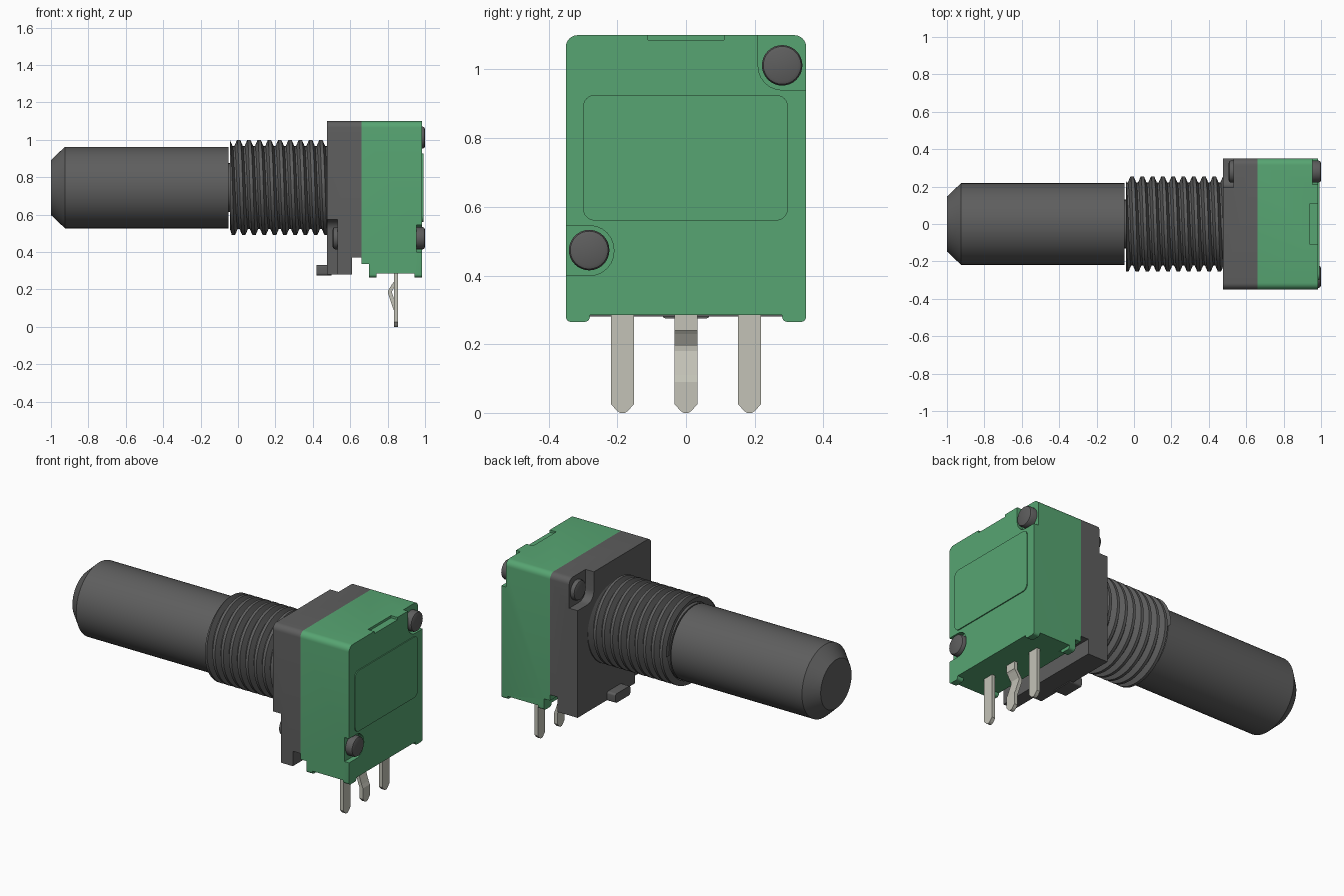
import bpy, bmesh, math
from mathutils import Vector

if "Cube" in bpy.data.objects:
    bpy.data.objects.remove(bpy.data.objects["Cube"])


def material(name, rgb):
    m = bpy.data.materials.new(name)
    m.use_nodes = True
    m.diffuse_color = (*rgb, 1)
    m.node_tree.nodes["Principled BSDF"].inputs["Base Color"].default_value = (*rgb, 1)
    return m


GREEN = material("green plastic", (0.095, 0.375, 0.168))
DARK = material("dark grey", (0.112, 0.112, 0.112))
METAL = material("pin metal", (0.55, 0.545, 0.475))
AXIS_Z = 0.745


def finish(name, bm, mat):
    bmesh.ops.remove_doubles(bm, verts=bm.verts, dist=1e-5)
    bmesh.ops.recalc_face_normals(bm, faces=bm.faces)
    me = bpy.data.meshes.new(name)
    bm.to_mesh(me)
    bm.free()
    ob = bpy.data.objects.new(name, me)
    bpy.context.collection.objects.link(ob)
    if mat:
        me.materials.append(mat)
    return ob


def activate(ob):
    bpy.ops.object.select_all(action='DESELECT')
    ob.select_set(True)
    bpy.context.view_layer.objects.active = ob


def smooth(ob):
    activate(ob)
    bpy.ops.object.shade_smooth_by_angle(angle=math.radians(30))
    return ob


def rounded(corners, steps=6):
    """Outline from (u, v, radius) corners, right angles rounded by arcs."""
    out = []
    n = len(corners)
    for i, (u, v, r) in enumerate(corners):
        p = Vector((u, v))
        if r == 0:
            out.append((u, v))
            continue
        a = (Vector(corners[i - 1][:2]) - p).normalized() * r
        b = (Vector(corners[(i + 1) % n][:2]) - p).normalized() * r
        for k in range(steps + 1):
            t = k / steps * math.pi / 2
            q = p + a * (1 - math.sin(t)) + b * (1 - math.cos(t))
            out.append((q.x, q.y))
    return out


def rect(u0, u1, v0, v1, r=0):
    return rounded([(u0, v0, r), (u1, v0, r), (u1, v1, r), (u0, v1, r)])


def prism(name, outline, x0, x1, mat=None):
    """Extrude a y-z outline along x."""
    bm = bmesh.new()
    a, b = [[bm.verts.new((x, y, z)) for y, z in outline] for x in (x0, x1)]
    bm.faces.new(a)
    bm.faces.new(b)
    for i in range(len(a)):
        j = (i + 1) % len(a)
        bm.faces.new((a[i], a[j], b[j], b[i]))
    return finish(name, bm, mat)


def lathe(name, profile, mat, y=0.0, z=AXIS_Z, segs=64):
    """Turn an (x, radius) profile about an x-parallel axis."""
    bm = bmesh.new()
    rings = [[bm.verts.new((x, y + r * math.cos(k * math.tau / segs),
                            z + r * math.sin(k * math.tau / segs)))
              for k in range(segs)] for x, r in profile]
    for a, b in zip(rings, rings[1:]):
        for i in range(segs):
            j = (i + 1) % segs
            bm.faces.new((a[i], a[j], b[j], b[i]))
    bm.faces.new(rings[0])
    bm.faces.new(rings[-1])
    return smooth(finish(name, bm, mat))


def cut(ob, outline, x0, x1):
    """Subtract a prism from the object."""
    cutter = prism("cutter", outline, x0, x1)
    cutter.hide_render = True
    activate(ob)
    mod = ob.modifiers.new("cut", 'BOOLEAN')
    mod.operation = 'DIFFERENCE'
    mod.solver = 'EXACT'
    mod.object = cutter
    bpy.ops.object.modifier_apply(modifier=mod.name)
    bpy.data.objects.remove(cutter)


# Shaft with chamfered tip and thin neck
lathe("shaft", [(-1, 0.147), (-0.925, 0.218), (-0.052, 0.218), (-0.052, 0.13), (-0.03, 0.13)], DARK)

# Threaded bushing: solid core and helical thread
X0, X1, PITCH, SEGS = -0.043, 0.49, 0.055, 64
lathe("bushing_core", [(X0, 0.216), (X1, 0.216)], DARK)
bm = bmesh.new()
thread_profile = [(0.0, 0.221), (0.01, 0.221), (0.024, 0.254), (0.041, 0.254)]
rows = []
for turn in range(-1, 11):
    for dx, r in thread_profile:
        row = []
        for k in range(SEGS + 1):
            t = k / SEGS
            x = min(max(X0 + PITCH * (turn + t) + dx, X0), X1)
            row.append(bm.verts.new((x, r * math.cos(t * math.tau), AXIS_Z + r * math.sin(t * math.tau))))
        rows.append(row)
for a, b in zip(rows, rows[1:]):
    for k in range(SEGS):
        quad = (a[k], a[k + 1], b[k + 1], b[k])
        if max(v.co.x for v in quad) - min(v.co.x for v in quad) > 1e-6:
            bm.faces.new(quad)
bmesh.ops.delete(bm, geom=[v for v in bm.verts if not v.link_faces], context='VERTS')
smooth(finish("bushing_thread", bm, DARK))

# Dark front cover with rivet recesses and a step at the bottom
cover = prism("front_cover", rounded([(-0.35, 0.28, 0), (0.35, 0.28, 0),
                                      (0.35, 1.1, 0.035), (-0.35, 1.1, 0.035)]), 0.477, 0.66, DARK)
cut(cover, rect(-0.5, 0.5, 0.1, 0.37), 0.61, 0.8)
cut(cover, rect(0.195, 0.5, 0.925, 1.3, 0.06), 0.3, 0.533)
cut(cover, rect(-0.5, -0.195, 0.1, 0.575, 0.06), 0.3, 0.533)
smooth(cover)

# Locating lug on the front cover
lug = prism("locating_lug", rect(-0.07, 0.07, 0.275, 0.33, 0.012), 0.42, 0.50, DARK)
smooth(lug)

# Green housing with feet, rivet recesses and a top notch
housing = prism("housing", rounded([
    (-0.35, 0.265, 0.015), (-0.28, 0.265, 0.015), (-0.28, 0.285, 0), (0.28, 0.285, 0),
    (0.28, 0.265, 0.015), (0.35, 0.265, 0.015), (0.35, 1.1, 0.035), (-0.35, 1.1, 0.035)]),
    0.66, 0.985, GREEN)
cut(housing, rect(-0.5, 0.5, 0.1, 0.335), 0.5, 0.70)
cut(housing, rect(-0.5, 0.5, 0.1, 0.2851), 0.74, 0.945)
cut(housing, rect(0.21, 0.5, 0.94, 1.3, 0.07), 0.955, 1.2)
cut(housing, rect(-0.5, -0.21, 0.40, 0.545, 0.07), 0.955, 1.2)
cut(housing, rect(-0.11, 0.11, 1.086, 1.3), 0.942, 1.2)
smooth(housing)

# Raised panel on the rear
smooth(prism("rear_panel", rect(-0.30, 0.297, 0.56, 0.926, 0.035), 0.975, 0.991, GREEN))

# Rivets, one pair through each recess
for label, y, z in (("upper", 0.28, 1.012), ("lower", -0.282, 0.474)):
    lathe(label + "_rear_rivet", [(0.94, 0.059), (0.988, 0.059), (0.996, 0.055), (1.0, 0.046)],
          DARK, y, z, 32)
    lathe(label + "_front_rivet", [(0.55, 0.059), (0.518, 0.059), (0.51, 0.055), (0.506, 0.046)],
          DARK, y, z, 32)


# Terminal pins: strips of (x, z, half width) stations with pointed tips
def pin(name, y, path, thick=0.022):
    bm = bmesh.new()
    rings = [[bm.verts.new((x + sx * thick / 2, y + sy * w, z))
              for sx, sy in ((-1, -1), (1, -1), (1, 1), (-1, 1))] for x, z, w in path]
    for a, b in zip(rings, rings[1:]):
        for i in range(4):
            j = (i + 1) % 4
            bm.faces.new((a[i], a[j], b[j], b[i]))
    bm.faces.new(rings[0])
    bm.faces.new(rings[-1])
    return finish(name, bm, METAL)


TIP = [(0.844, 0.025, 0.033), (0.844, 0.006, 0.016), (0.844, 0, 0.007)]
for name, y in (("right_pin", -0.185), ("left_pin", 0.185)):
    pin(name, y, [(0.844, 0.32, 0.033)] + TIP)
pin("middle_pin", 0, [(0.844, 0.32, 0.033), (0.844, 0.24, 0.033), (0.836, 0.23, 0.033),
                      (0.814, 0.195, 0.033), (0.813, 0.18, 0.033), (0.836, 0.11, 0.033),
                      (0.844, 0.09, 0.033)] + TIP)
